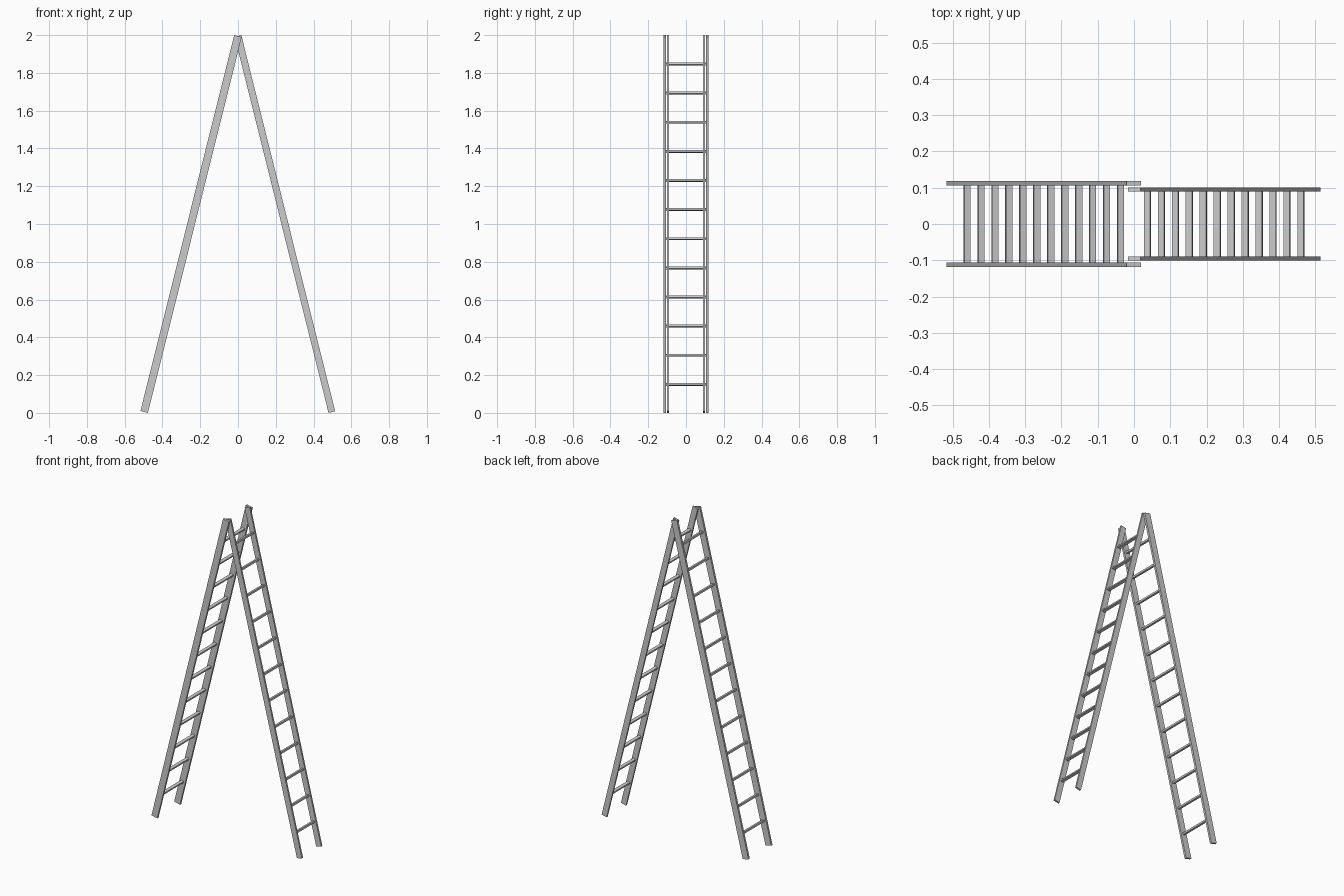
import bpy, math
from mathutils import Matrix

if "Cube" in bpy.data.objects:
    bpy.data.objects.remove(bpy.data.objects["Cube"])

TILT = math.radians(14.0)
RUNGS = 12

def box(name, size, local, frame):
    """Box placed at a local position in a tilted ladder frame."""
    bpy.ops.mesh.primitive_cube_add(size=1)
    ob = bpy.context.object
    ob.name = name
    ob.data.transform(Matrix.Diagonal((*size, 1)))
    ob.matrix_world = frame @ Matrix.Translation(local)
    return ob

def ladder(name, side, rail_w, y_in, y_out):
    frame = Matrix.Translation((side * 0.2485, 0, 1.0)) @ Matrix.Rotation(-side * TILT, 4, 'Y')
    length = (2 - rail_w * math.sin(TILT)) / math.cos(TILT)
    # side rails
    for s, label in ((-1, "front"), (1, "back")):
        box(f"{name}_rail_{label}", (rail_w, y_out - y_in, length),
            (0, s * (y_in + y_out) / 2, 0), frame)
    # rungs, ends set into the rails
    for i in range(RUNGS):
        z = (0.143 + i * 0.1542 - 0.992) / math.cos(TILT)
        box(f"{name}_rung_{i + 1}", (0.018, y_in + y_out - 0.002, 0.011), (0, 0, z), frame)

ladder("wide_ladder", -1, 0.041, 0.106, 0.119)
ladder("narrow_ladder", 1, 0.036, 0.090, 0.101)
